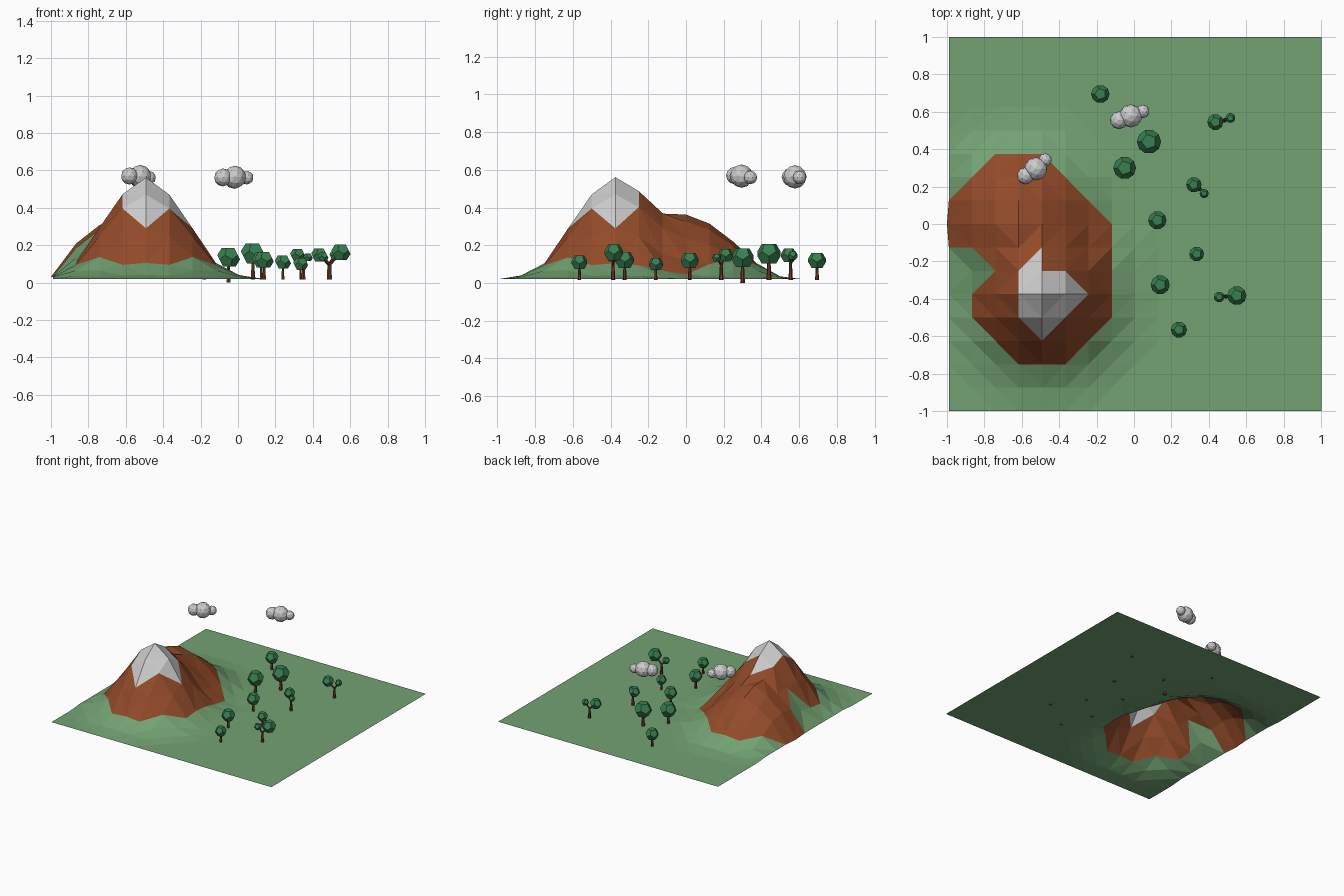
import bpy, bmesh, math
from mathutils import Vector, Matrix

if "Cube" in bpy.data.objects:
    bpy.data.objects.remove(bpy.data.objects["Cube"])


def material(name, rgb):
    m = bpy.data.materials.new(name)
    m.diffuse_color = (*rgb, 1)
    m.use_nodes = True
    m.node_tree.nodes["Principled BSDF"].inputs["Base Color"].default_value = m.diffuse_color
    return m


GRASS = material("grass", (0.17, 0.36, 0.17))
ROCK = material("rock", (0.29, 0.07, 0.022))
LEAF = material("leaf", (0.04, 0.21, 0.08))
BARK = material("bark", (0.16, 0.045, 0.025))


def finish(bm, name, mat=None):
    me = bpy.data.meshes.new(name)
    bm.to_mesh(me)
    bm.free()
    ob = bpy.data.objects.new(name, me)
    bpy.context.collection.objects.link(ob)
    if mat:
        me.materials.append(mat)
    return ob


# --- Terrain: one height-field sheet split into ground, mountain and snow ---
N, X0, Y0, STEP, BASE = 16, -0.99, -1.0, 0.1245, 0.02
PEAK, HILL = (4, 5), (3.1, 8)          # summit and shoulder in grid cells
PEAK_PROFILE = [0.54, 0.45, 0.27, 0.085, 0.02, 0.0]
HILL_PROFILE = [0.345, 0.295, 0.20, 0.085, 0.015, 0.0]


def falloff(profile, r):
    i = int(r)
    if i >= len(profile) - 1:
        return 0.0
    return profile[i] + (profile[i + 1] - profile[i]) * (r - i)


def corner(i, j):
    a = falloff(PEAK_PROFILE, math.hypot(i - PEAK[0], j - PEAK[1]))
    b = falloff(HILL_PROFILE, math.hypot(i - HILL[0], j - HILL[1]))
    h = (a ** 2.5 + b ** 2.5) ** 0.4
    x = X0 + i * STEP
    if i == 0:
        h = min(h, 0.01)
        x -= 0.01 if j == 8 else 0
    return Vector((x, Y0 + j * STEP * 1.004, BASE + h))


ROCK_OUTLINE = [(2, 11), (4, 11), (7, 8), (7, 4), (5, 2), (3, 2), (1, 4), (1, 5),
                (2, 6), (1, 7), (0, 7), (0, 9)]


def inside(px, py, poly):
    hit = False
    for (x1, y1), (x2, y2) in zip(poly, poly[1:] + poly[:1]):
        if (y1 > py) != (y2 > py) and px < (x2 - x1) * (py - y1) / (y2 - y1) + x1:
            hit = not hit
    return hit


def region(tri):
    cx = sum(p[0] for p in tri) / 3
    cy = sum(p[1] for p in tri) / 3
    if abs(cx - PEAK[0]) + abs(cy - PEAK[1]) < 2 and cx > PEAK[0] - 1:
        return "snow_cap"
    return "mountain" if inside(cx, cy, ROCK_OUTLINE) else "ground"


parts = {"ground": [], "mountain": [], "snow_cap": []}
for i in range(N):
    for j in range(N):
        a, b, c, d = (i, j), (i + 1, j), (i + 1, j + 1), (i, j + 1)
        cx, cy = PEAK if j < 6 else HILL
        # diagonals follow the contours around each summit
        if (i + 0.5 - cx) * (j + 0.5 - cy) > 0:
            tris = [(a, b, d), (b, c, d)]
        else:
            tris = [(a, b, c), (a, c, d)]
        for t in tris:
            parts[region(t)].append(t)

for name, mat in (("ground", GRASS), ("mountain", ROCK), ("snow_cap", None)):
    bm = bmesh.new()
    verts = {}
    for t in parts[name]:
        for p in t:
            if p not in verts:
                verts[p] = bm.verts.new(corner(*p))
        bm.faces.new([verts[p] for p in t])
    finish(bm, name, mat)


# --- Trees ---
def foliage(name, center, r):
    # dodecahedron made as the dual of an icosahedron
    ico = bmesh.new()
    bmesh.ops.create_icosphere(ico, subdivisions=1, radius=1)
    bm = bmesh.new()
    for f in ico.faces:
        bm.verts.new(f.calc_center_median().normalized() * r + Vector(center))
    ico.free()
    bmesh.ops.convex_hull(bm, input=bm.verts[:])
    bmesh.ops.dissolve_limit(bm, angle_limit=0.05, verts=bm.verts[:], edges=bm.edges[:])
    finish(bm, name, LEAF)


def limb(name, start, end, r1, r2):
    start, end = Vector(start), Vector(end)
    d = end - start
    bm = bmesh.new()
    bmesh.ops.create_cone(
        bm, cap_ends=True, segments=6, radius1=r1, radius2=r2, depth=d.length,
        matrix=Matrix.Translation((start + end) / 2) @ d.to_track_quat('Z', 'Y').to_matrix().to_4x4())
    finish(bm, name, BARK)


# single trees: x, y, crown height, crown radius, base height
SINGLE = [(-0.18, 0.695, 0.12, 0.05, 0.015), (0.08, 0.44, 0.155, 0.066, 0.015),
          (-0.05, 0.30, 0.135, 0.062, 0.0), (0.125, 0.02, 0.12, 0.05, 0.015),
          (0.335, -0.16, 0.10, 0.04, 0.015), (0.14, -0.325, 0.122, 0.052, 0.015),
          (0.24, -0.565, 0.11, 0.044, 0.015)]
for k, (x, y, z, r, base) in enumerate(SINGLE, 1):
    limb(f"trunk_{k}", (x, y, base), (x, y, z), 0.17 * r + 0.002, 0.1 * r)
    foliage(f"crown_{k}", (x, y, z), r)

# forked trees: trunk position, then large and small crowns (x, y, z, r)
FORKED = [((0.485, 0.555), (0.435, 0.545, 0.147, 0.044), (0.515, 0.567, 0.145, 0.027)),
          ((0.35, 0.187), (0.32, 0.21, 0.147, 0.042), (0.375, 0.163, 0.135, 0.025)),
          ((0.492, -0.387), (0.55, -0.383, 0.162, 0.052), (0.455, -0.39, 0.137, 0.029))]
for k, ((x, y), *crowns) in enumerate(FORKED, 1):
    limb(f"forked_trunk_{k}", (x, y, 0.015), (x, y, 0.105), 0.012, 0.007)
    for n, (cx, cy, cz, r) in enumerate(crowns, 1):
        limb(f"branch_{k}_{n}", (x, y, 0.095), (cx, cy, cz), 0.007, 0.004)
        foliage(f"forked_crown_{k}_{n}", (cx, cy, cz), r)


# --- Clouds: a large puff with two smaller ones ---
def cloud(name, puffs):
    bm = bmesh.new()
    for x, y, z, r in puffs:
        bmesh.ops.create_icosphere(bm, subdivisions=2, radius=r,
                                   matrix=Matrix.Translation((x, y, z)))
    finish(bm, name)


cloud("cloud_near", [(-0.525, 0.295, 0.567, 0.062), (-0.58, 0.258, 0.57, 0.046),
                     (-0.475, 0.342, 0.56, 0.036)])
cloud("cloud_far", [(-0.018, 0.578, 0.563, 0.062), (-0.08, 0.555, 0.562, 0.048),
                    (0.047, 0.602, 0.56, 0.036)])
